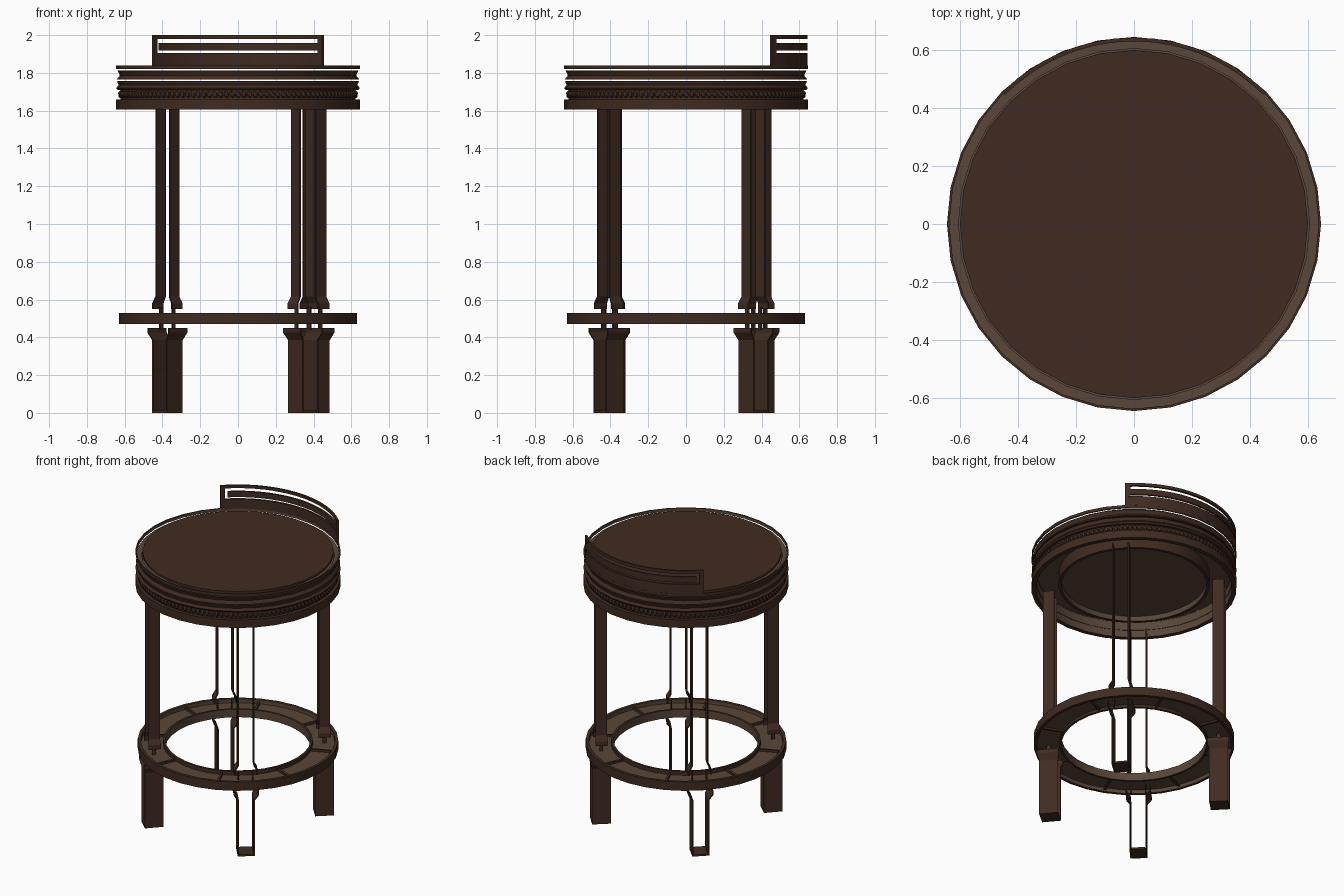
import bpy, bmesh, math
from mathutils import Matrix, Vector

if "Cube" in bpy.data.objects:
    bpy.data.objects.remove(bpy.data.objects["Cube"])

SEG = 32

def mat(name, c):
    m = bpy.data.materials.new(name)
    m.diffuse_color = (*c, 1)
    m.use_nodes = True
    m.node_tree.nodes["Principled BSDF"].inputs["Base Color"].default_value = m.diffuse_color
    return m

DARK = mat("dark walnut", (0.051, 0.024, 0.015))
INNER = mat("light brown inside", (0.100, 0.061, 0.040))

def finish(bm, name, m, smooth=True):
    bmesh.ops.recalc_face_normals(bm, faces=bm.faces)
    me = bpy.data.meshes.new(name)
    bm.to_mesh(me)
    bm.free()
    ob = bpy.data.objects.new(name, me)
    bpy.context.collection.objects.link(ob)
    for mm in (m if isinstance(m, list) else [m]):
        me.materials.append(mm)
    if smooth:
        bpy.ops.object.select_all(action='DESELECT')
        ob.select_set(True)
        bpy.context.view_layer.objects.active = ob
        bpy.ops.object.shade_smooth_by_angle(angle=math.radians(30))
    return ob

def ring(name, profile, light_above=9):
    """Closed (r, z) profile swept round; faces looking inward get the inner colour."""
    bm = bmesh.new()
    loops = []
    for i in range(SEG):
        a = 2 * math.pi * i / SEG
        loops.append([bm.verts.new((r * math.cos(a), r * math.sin(a), z)) for r, z in profile])
    n = len(profile)
    for i in range(SEG):
        p, q = loops[i], loops[(i + 1) % SEG]
        for j in range(n):
            bm.faces.new((p[j], q[j], q[(j + 1) % n], p[(j + 1) % n]))
    bmesh.ops.recalc_face_normals(bm, faces=bm.faces)
    for f in bm.faces:
        c = f.calc_center_median()
        inward = f.normal.dot(Vector((c.x, c.y, 0)).normalized()) < -0.5
        if inward or (c.z > light_above and f.normal.z > 0.5):
            f.material_index = 1
    return finish(bm, name, [DARK, INNER])

def band(name, r0, r1, z0, z1):
    return ring(name, [(r0, z0), (r1, z0), (r1, z1), (r0, z1)])

def disc(name, r, z0, z1, m):
    bm = bmesh.new()
    bmesh.ops.create_cone(bm, cap_ends=True, segments=SEG, radius1=r, radius2=r, depth=z1 - z0,
                          matrix=Matrix.Translation((0, 0, (z0 + z1) / 2)))
    return finish(bm, name, m)

def strips(name, path, x, y, thick=0.008):
    """Two mirrored leg plates; path is (sideways offset, half radial width, z)."""
    u = Vector((x, y, 0)).normalized()
    t = Vector((-u.y, u.x, 0))
    bm = bmesh.new()
    for side in (-1, 1):
        prev = None
        for o, w, z in path:
            cur = [bm.verts.new(Vector((x, y, z)) + u * (w * a) + t * side * (o + b * thick / 2))
                   for a, b in ((-1, -1), (1, -1), (1, 1), (-1, 1))]
            if prev:
                for j in range(4):
                    k = (j + 1) % 4
                    bm.faces.new((prev[j], prev[k], cur[k], cur[j]))
            else:
                bm.faces.new(cur)
            prev = cur
        bm.faces.new(prev[::-1])
    return finish(bm, name, DARK, False)

def cap(name, x, y, sx, sy, z0, z1):
    bm = bmesh.new()
    bmesh.ops.create_cube(bm, size=1, matrix=Matrix.Translation((x, y, (z0 + z1) / 2))
                          @ Matrix.Rotation(math.atan2(y, x), 4, 'Z')
                          @ Matrix.Diagonal((sx, sy, z1 - z0, 1)))
    return finish(bm, name, DARK, False)

# legs: paired plates that flare sideways where they meet the foot ring
LOWER = [(0.05, 0.060, 0.0), (0.05, 0.060, 0.385), (0.076, 0.070, 0.425), (0.076, 0.070, 0.45)]
UPPER = [(0.070, 0.040, 0.55), (0.070, 0.040, 0.58), (0.05, 0.036, 0.615), (0.05, 0.036, 1.61)]
JOINT = [(0.045, 0.012, 0.44), (0.045, 0.012, 0.56)]
for name, x, y in (("front_left", -0.374, -0.402), ("front_right", 0.345, -0.41),
                   ("back_left", -0.374, 0.388), ("back_right", 0.405, 0.358)):
    strips(name + "_lower_leg", LOWER, x, y)
    strips(name + "_upper_leg", UPPER, x, y)
    strips(name + "_leg_joint", JOINT, x, y)
    cap(name + "_foot_cap", x, y, 0.118, 0.09, 0.0, 0.012)

# foot ring: outer hoop, inner hoop, web and spokes
band("foot_ring_outer", 0.61, 0.63, 0.47, 0.53)
band("foot_ring_inner", 0.455, 0.47, 0.475, 0.53)
web = band("foot_ring_web", 0.468, 0.612, 0.495, 0.503)
web.data.materials[0] = INNER
bm = bmesh.new()
for i in range(8):
    a = math.pi / 8 + i * math.pi / 4
    bmesh.ops.create_cube(bm, size=1, matrix=Matrix.Rotation(a, 4, 'Z')
                          @ Matrix.Translation((0.54, 0, 0.5))
                          @ Matrix.Diagonal((0.14, 0.015, 0.035, 1)))
finish(bm, "foot_ring_spokes", DARK, False)

# seat apron and mouldings
band("apron_band", 0.615, 0.645, 1.605, 1.66)
band("bead_backing", 0.612, 0.622, 1.655, 1.715)
ring("middle_moulding", [(0.61, 1.71), (0.638, 1.71), (0.645, 1.72), (0.632, 1.735),
                         (0.64, 1.757), (0.61, 1.757)])
ring("cove_moulding", [(0.605, 1.765), (0.642, 1.765), (0.626, 1.785), (0.63, 1.798),
                       (0.638, 1.812), (0.605, 1.812)], light_above=1.81)
band("top_rim", 0.637, 0.645, 1.82, 1.84)
shelf = band("seat_shelf", 0.45, 0.612, 1.715, 1.725)
shelf.data.materials[0] = INNER

# beaded trim
bm = bmesh.new()
for i in range(128):
    a = 2 * math.pi * i / 128
    bmesh.ops.create_icosphere(bm, subdivisions=1, radius=1,
                               matrix=Matrix.Rotation(a, 4, 'Z')
                               @ Matrix.Translation((0.624, 0, 1.686))
                               @ Matrix.Rotation(0.3, 4, 'X')
                               @ Matrix.Diagonal((0.012, 0.014, 0.021, 1)))
finish(bm, "bead_trim", DARK)

# seat top and underside
disc("seat", 0.60, 1.822, 1.837, DARK)
band("underside_ring", 0.455, 0.475, 1.63, 1.72)
disc("underside_disc", 0.457, 1.665, 1.675, INNER)

# curved backrest made of bars with slots between
def arc(name, z0, z1, a0, a1, r0=0.63, r1=0.643, steps=14):
    bm = bmesh.new()
    prev = None
    for i in range(steps + 1):
        a = math.radians(a0 + (a1 - a0) * i / steps)
        cur = [bm.verts.new((r * math.sin(a), r * math.cos(a), z))
               for r, z in ((r0, z0), (r1, z0), (r1, z1), (r0, z1))]
        if prev:
            for j in range(4):
                k = (j + 1) % 4
                bm.faces.new((prev[j], cur[j], cur[k], prev[k]))
        else:
            bm.faces.new(cur)
        prev = cur
    bm.faces.new(prev[::-1])
    return finish(bm, name, DARK)

arc("backrest_lower_panel", 1.838, 1.905, -45, 45)
arc("backrest_top_bar", 1.98, 2.0, -45, 45)
arc("backrest_middle_bar", 1.918, 1.957, -41, 42)
arc("backrest_left_end", 1.90, 1.985, -45, -42.5, steps=1)
arc("backrest_right_end", 1.90, 1.985, 42, 45, steps=1)
